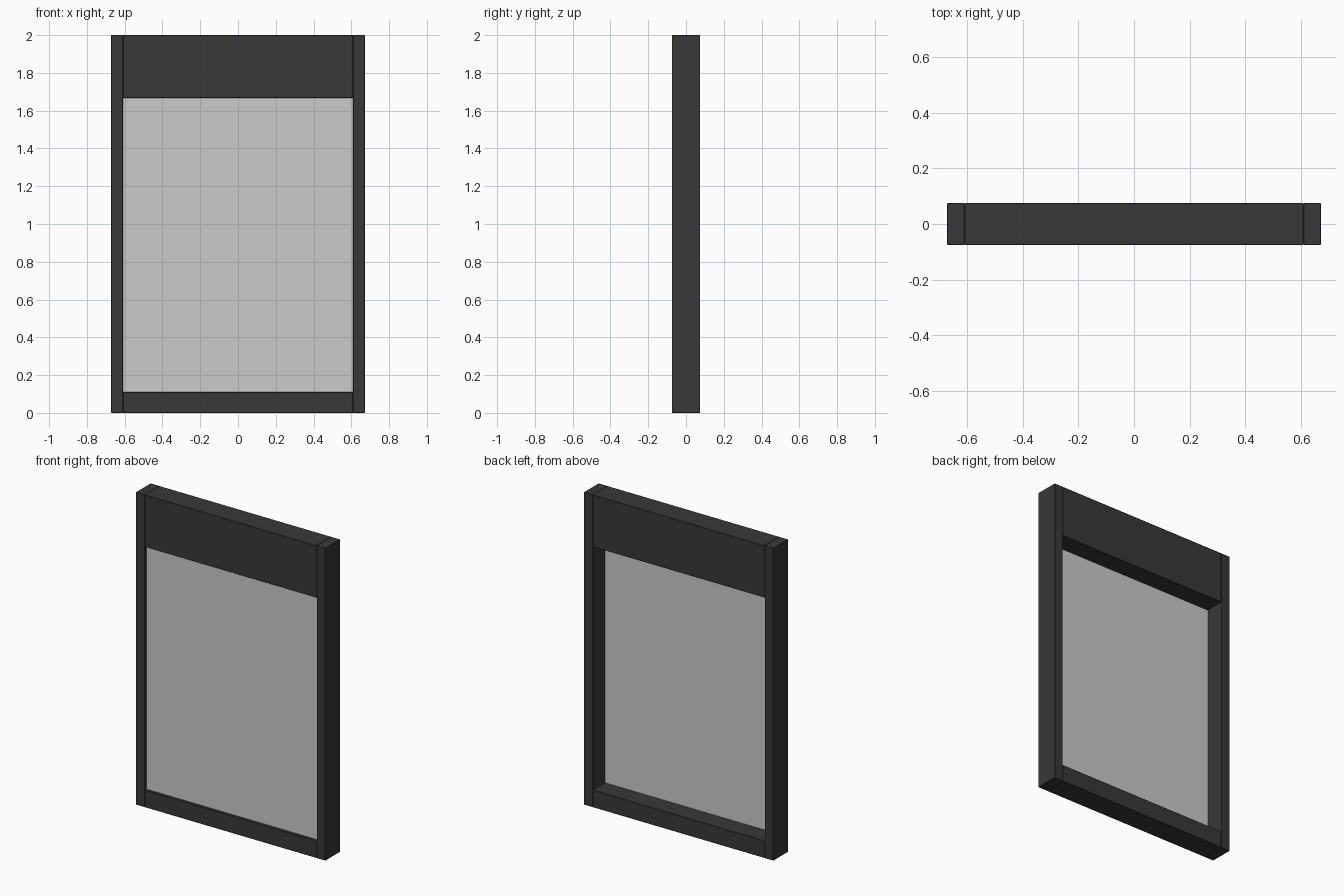
import bpy

if "Cube" in bpy.data.objects:
    bpy.data.objects.remove(bpy.data.objects["Cube"])

W, H, D = 0.672, 2.0, 0.075  # half width, height, half depth
STILE = 0.063                # width of the upright members
INNER = W - STILE


def material(name, rgba):
    m = bpy.data.materials.new(name)
    m.diffuse_color = rgba
    m.use_nodes = True
    m.node_tree.nodes["Principled BSDF"].inputs["Base Color"].default_value = m.diffuse_color
    return m


frame_mat = material("dark_frame", (0.04, 0.04, 0.04, 1))
glass_mat = material("grey_glass", (0.515, 0.515, 0.515, 0.6))


def box(name, x, y, z, mat, bevel=0.0):
    """Box from (min, max) ranges, with an optional small chamfer."""
    bpy.ops.mesh.primitive_cube_add(size=1)
    ob = bpy.context.object
    ob.name = name
    for v in ob.data.vertices:
        v.co = [r[0] if c < 0 else r[1] for c, r in zip(v.co, (x, y, z))]
    ob.data.materials.append(mat)
    if bevel:
        mod = ob.modifiers.new("chamfer", 'BEVEL')
        mod.width = bevel
        mod.segments = 1
    return ob


# Upright stiles on both sides
box("left_stile", (-W, -INNER), (-D, D), (0, H), frame_mat, 0.002)
box("right_stile", (INNER, W), (-D, D), (0, H), frame_mat, 0.002)

# Deep top rail and shallow bottom rail
box("top_rail", (-INNER, INNER), (-D, D), (1.667, H), frame_mat, 0.002)
box("bottom_rail", (-INNER, INNER), (-D, D), (0, 0.11), frame_mat, 0.002)

# Glass pane set close to the front face
box("glass_pane", (-INNER, INNER), (-0.058, -0.049), (0.11, 1.667), glass_mat)
